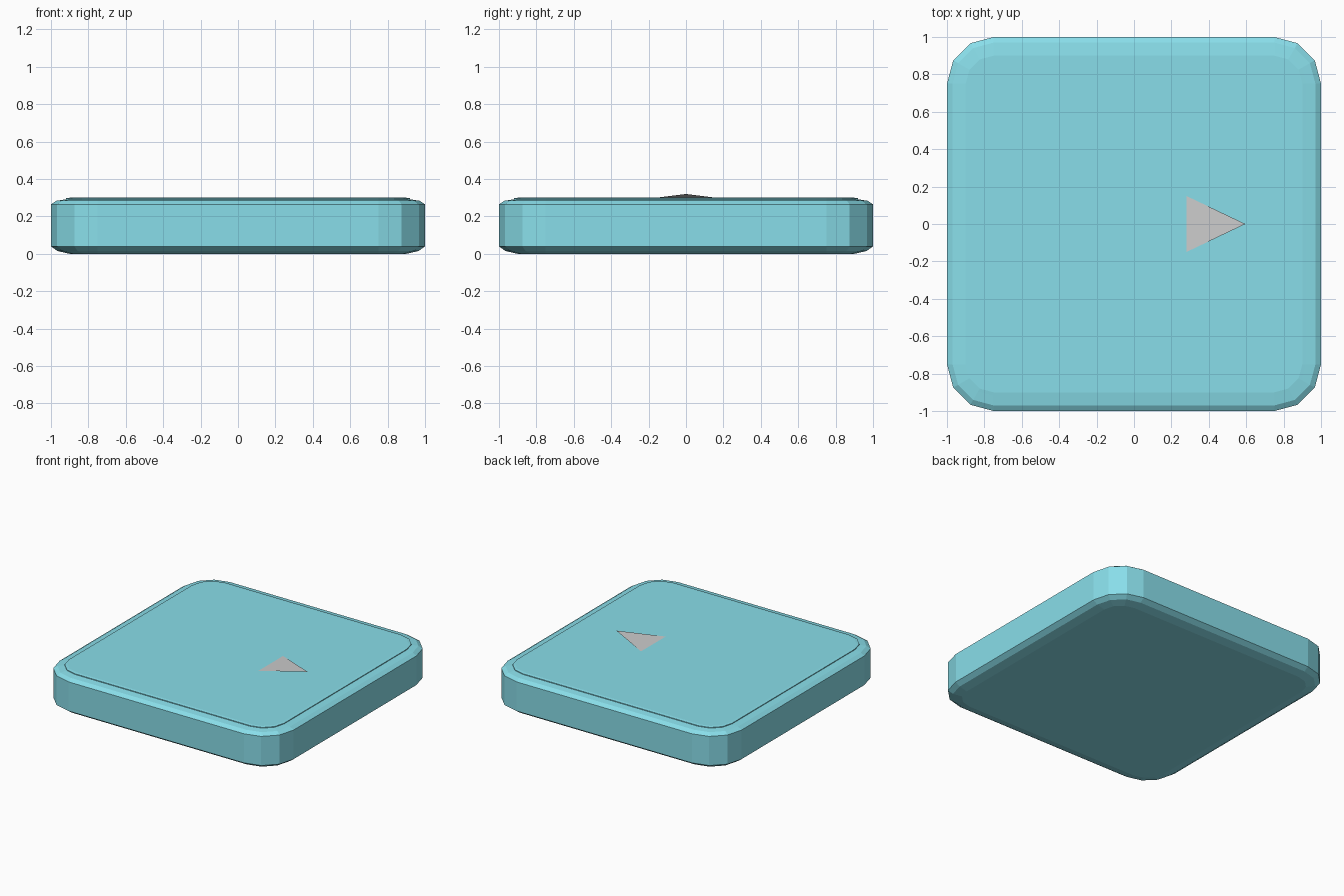
import bpy, bmesh
from math import sin, cos, pi

if "Cube" in bpy.data.objects:
    bpy.data.objects.remove(bpy.data.objects["Cube"])


def material(name, color):
    m = bpy.data.materials.new(name)
    m.diffuse_color = (*color, 1)
    m.use_nodes = True
    m.node_tree.nodes["Principled BSDF"].inputs["Base Color"].default_value = m.diffuse_color
    return m


def outline(inset):
    # rounded square, three segments per corner
    r = 0.25 - inset
    pts = []
    for q, (sx, sy) in enumerate(((1, 1), (-1, 1), (-1, -1), (1, -1))):
        for i in range(4):
            a = q * pi / 2 + i * pi / 6
            pts.append((sx * 0.75 + r * cos(a), sy * 0.75 + r * sin(a)))
    return pts


def rounded_slab(name, profile, mat):
    # profile is a list of (inset, height) rings from bottom to top
    bm = bmesh.new()
    rings = [[bm.verts.new((x, y, z)) for x, y in outline(d)] for d, z in profile]
    for a, b in zip(rings, rings[1:]):
        n = len(a)
        for i in range(n):
            j = (i + 1) % n
            bm.faces.new((a[i], a[j], b[j], b[i]))
    bm.faces.new(rings[0][::-1])
    bm.faces.new(rings[-1])
    me = bpy.data.meshes.new(name)
    bm.to_mesh(me)
    bm.free()
    me.materials.append(mat)
    ob = bpy.data.objects.new(name, me)
    bpy.context.collection.objects.link(ob)
    return ob


blue = material("light_blue", (0.25, 0.73, 0.82))

# main slab with softened top and bottom rims
rounded_slab("base_slab", [(0.1, 0), (0.035, 0.015), (0, 0.04),
                           (0, 0.265), (0.03, 0.284), (0.085, 0.292)], blue)

# slightly raised panel on top
rounded_slab("top_panel", [(0.08, 0.285), (0.08, 0.297), (0.1, 0.3)], blue)

# tilted direction pointer
me = bpy.data.meshes.new("direction_pointer")
me.from_pydata([(0.28, -0.15, 0.301), (0.595, 0, 0.32), (0.28, 0.15, 0.301)], [], [(0, 1, 2)])
bpy.context.collection.objects.link(bpy.data.objects.new("direction_pointer", me))
